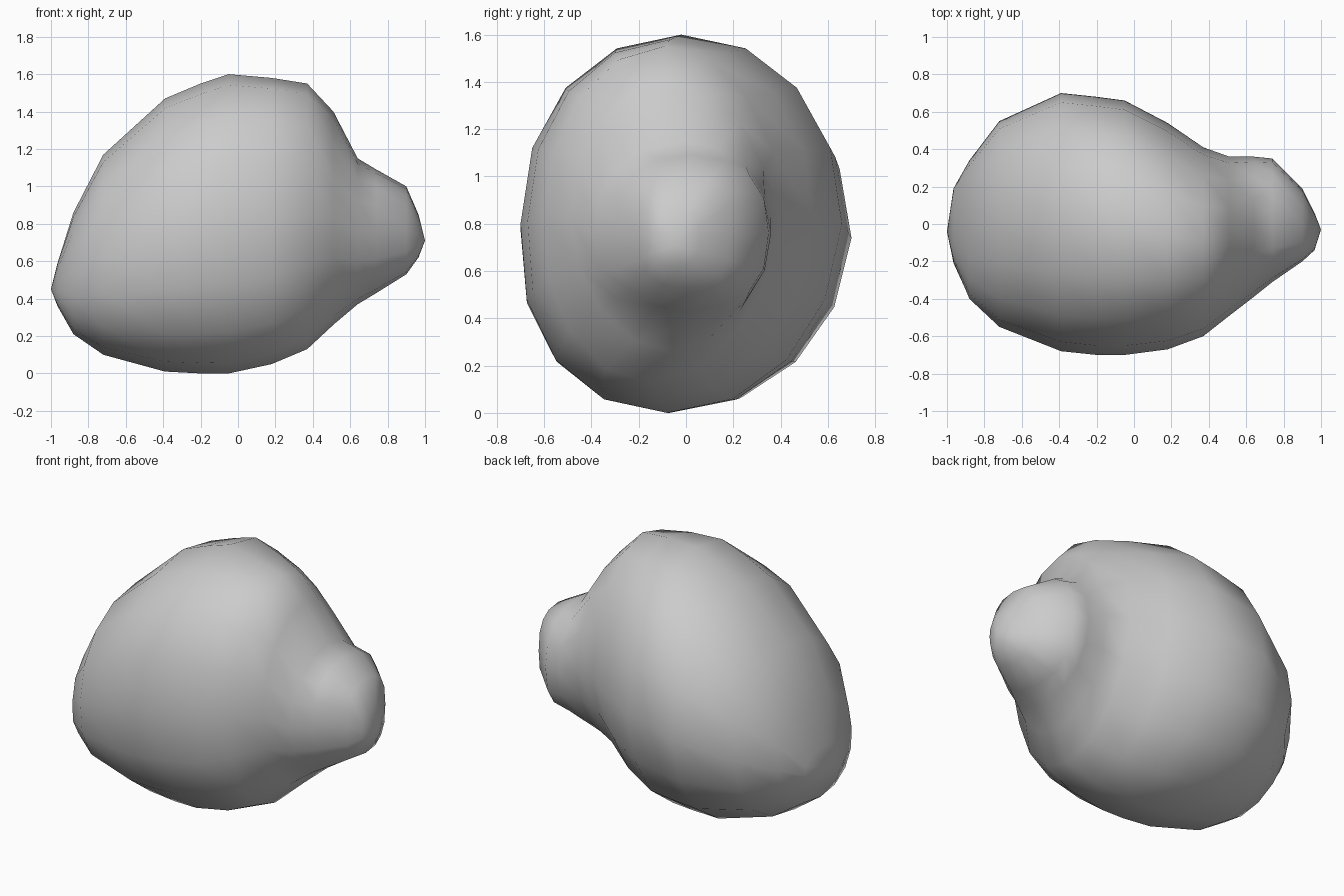
import bpy, bmesh, math

if "Cube" in bpy.data.objects:
    bpy.data.objects.remove(bpy.data.objects["Cube"])

SIDES = 16
# cross-sections along x: x, z low, z high, y front, y back, squareness
SECTIONS = [
    (-0.965, 0.36, 0.59, -0.20, 0.19, 2.1),
    (-0.88, 0.21, 0.86, -0.40, 0.34, 2.1),
    (-0.72, 0.10, 1.17, -0.55, 0.55, 2.1),
    (-0.39, 0.01, 1.47, -0.68, 0.70, 2.1),
    (-0.20, 0.00, 1.55, -0.70, 0.68, 2.1),
    (-0.05, 0.00, 1.60, -0.70, 0.66, 2.1),
    (0.18, 0.05, 1.58, -0.67, 0.54, 2.05),
    (0.37, 0.13, 1.55, -0.60, 0.41, 1.95),
    (0.51, 0.26, 1.40, -0.49, 0.36, 1.9),
    (0.64, 0.37, 1.15, -0.39, 0.36, 2.1),
    (0.74, 0.43, 1.09, -0.31, 0.35, 2.4),
    (0.90, 0.53, 1.00, -0.20, 0.19, 2.7),
    (0.965, 0.62, 0.85, -0.14, 0.06, 2.4),
]


def soft(v, n):
    """Slightly squared circle coordinate."""
    return math.copysign(abs(v) ** (2 / n), v)


bm = bmesh.new()

# rounded body flowing into the side knob, underside leaning to the front
rings = []
for x, z0, z1, y0, y1, n in SECTIONS:
    ring = []
    for i in range(SIDES):
        a = math.tau * i / SIDES
        y = (y0 + y1) / 2 + (y1 - y0) / 2 * soft(math.cos(a), n)
        z = (z0 + z1) / 2 + (z1 - z0) / 2 * soft(math.sin(a), n)
        if x < 0.5:
            y -= 0.06 * max(0, -math.sin(a))
        ring.append(bm.verts.new((x, y, z)))
    rings.append(ring)
for a, b in zip(rings, rings[1:]):
    for i in range(SIDES):
        j = (i + 1) % SIDES
        bm.faces.new((a[i], a[j], b[j], b[i]))

# closed ends
for ring, tip in ((rings[0], (-1, -0.04, 0.45)), (rings[-1], (1, -0.03, 0.71))):
    v = bm.verts.new(tip)
    for i in range(SIDES):
        bm.faces.new((ring[i], ring[(i + 1) % SIDES], v))

bmesh.ops.recalc_face_normals(bm, faces=bm.faces[:])
for f in bm.faces:
    f.smooth = True
mesh = bpy.data.meshes.new("knobbed_boulder")
bm.to_mesh(mesh)
bm.free()
boulder = bpy.data.objects.new("knobbed_boulder", mesh)
bpy.context.collection.objects.link(boulder)
